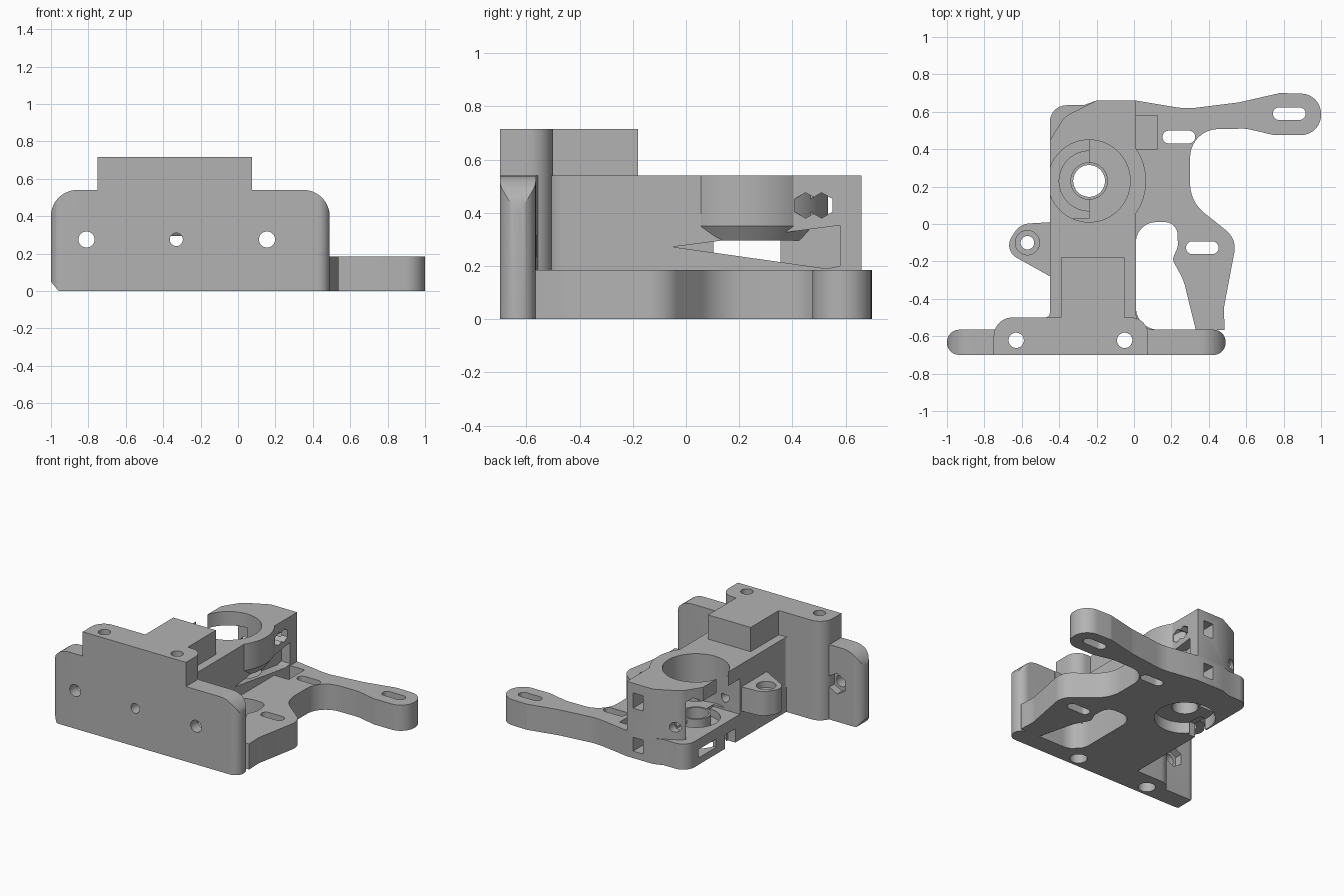
import bpy, bmesh, math
from mathutils import Vector

cube = bpy.data.objects.get("Cube")
if cube:
    bpy.data.objects.remove(cube)

grey = bpy.data.materials.new("matte grey")
grey.use_nodes = True
grey.diffuse_color = (0.45, 0.45, 0.45, 1)
grey.node_tree.nodes["Principled BSDF"].inputs["Base Color"].default_value = grey.diffuse_color

AXES = {"z": lambda a, b, c: (a, b, c),
        "y": lambda a, b, c: (a, c, b),
        "x": lambda a, b, c: (c, a, b)}


def rounded(points, steps=10):
    """Round each (a, b, radius) corner of a closed outline."""
    out = []
    n = len(points)
    for i, p in enumerate(points):
        here = Vector(p[:2])
        radius = p[2] if len(p) > 2 else 0
        to_prev = Vector(points[i - 1][:2]) - here
        to_next = Vector(points[(i + 1) % n][:2]) - here
        angle = to_prev.angle(to_next)
        if radius == 0 or angle > 3.1:
            out.append(here)
            continue
        reach = min(radius / math.tan(angle / 2),
                    to_prev.length * 0.495, to_next.length * 0.495)
        radius = reach * math.tan(angle / 2)
        d1, d2 = to_prev.normalized(), to_next.normalized()
        centre = here + (d1 + d2).normalized() * radius / math.sin(angle / 2)
        start, end = here + d1 * reach - centre, here + d2 * reach - centre
        sweep = math.pi - angle
        for k in range(steps + 1):
            t = k / steps
            out.append(centre + (start * math.sin((1 - t) * sweep)
                                 + end * math.sin(t * sweep)) / math.sin(sweep))
    return out


def loft(name, outlines, axis):
    """Join two outlines of equal length, each with its own level."""
    bm = bmesh.new()
    rings = [[bm.verts.new(AXES[axis](p[0], p[1], level)) for p in pts]
             for pts, level in outlines]
    bm.faces.new(rings[0])
    bm.faces.new(rings[1])
    n = len(rings[0])
    for i in range(n):
        j = (i + 1) % n
        bm.faces.new((rings[0][i], rings[0][j], rings[1][j], rings[1][i]))
    bmesh.ops.recalc_face_normals(bm, faces=bm.faces)
    mesh = bpy.data.meshes.new(name)
    bm.to_mesh(mesh)
    bm.free()
    mesh.materials.append(grey)
    obj = bpy.data.objects.new(name, mesh)
    bpy.context.collection.objects.link(obj)
    return obj


def prism(name, points, low, high, axis="z"):
    pts = rounded(points)
    return loft(name, [(pts, low), (pts, high)], axis)


def circle(a, b, r, sides=48):
    return [Vector((a + r * math.cos(math.tau * (i + 0.5) / sides),
                    b + r * math.sin(math.tau * (i + 0.5) / sides))) for i in range(sides)]


def cyl(name, a, b, r, low, high, axis="z", sides=48, r2=None):
    return loft(name, [(circle(a, b, r, sides), low),
                       (circle(a, b, r2 or r, sides), high)], axis)


def rect(a1, b1, a2, b2, r=0):
    return [(a1, b1, r), (a2, b1, r), (a2, b2, r), (a1, b2, r)]


def cut(cutter, *targets, mode="DIFFERENCE"):
    cutter.hide_render = True
    for target in targets:
        mod = target.modifiers.new("cut", "BOOLEAN")
        mod.operation, mod.object, mod.solver = mode, cutter, "EXACT"
        bpy.context.view_layer.objects.active = target
        bpy.ops.object.modifier_apply(modifier=mod.name)
    bpy.data.objects.remove(cutter)


# Bearing axis
BX, BY = -0.24, 0.23

# Base plate with the curved motor arm
base = prism("base_plate", [
    (-0.45, -0.566), (0.485, -0.566), (0.48, -0.45, 0.2), (0.55, -0.08, 0.12),
    (0.30, 0.12, 0.2), (0.30, 0.505, 0.24), (0.6, 0.51, 0.2), (0.75, 0.475, 0.1),
    (1.0, 0.475, 0.108), (1.0, 0.695, 0.108), (0.78, 0.70, 0.05), (0.56, 0.65, 0.3),
    (0.28, 0.615, 0.4), (0.01, 0.66), (-0.2, 0.66), (-0.27, 0.635),
    (-0.45, 0.635, 0.13)], 0, 0.185)

# Tall housing
housing = prism("housing", [
    (0.01, 0.66), (-0.2, 0.66), (-0.37, 0.575, 0.1), (-0.45, 0.45, 0.1),
    (-0.45, -0.5, 0.05), (-0.5, -0.5), (-0.5, -0.57), (0.2, -0.57),
    (0.2, -0.564), (0.01, -0.564, 0.12)], 0.18, 0.54)

# Bearing ring with its tapered underside
ring = cyl("bearing_ring", BX, BY, 0.305, 0.35, 0.54)
taper = cyl("bearing_ring_taper", BX, BY, 0.266, 0.295, 0.35, r2=0.305)

# Front mounting plate, rounded in both directions
plate = prism("front_plate", [
    (-0.96, 0), (0.49, 0), (0.49, 0.54, 0.14), (-1, 0.54, 0.14), (-1, 0.05)],
    -0.7, -0.565, "y")
cut(prism("plate_ends", rect(-1, -0.7, 0.49, -0.565, 0.066), -0.1, 1), plate, mode="INTERSECT")

# Raised mount and the block behind it
mount = prism("raised_mount", [
    (-0.75, -0.7), (0.075, -0.7), (0.075, -0.5, 0.09), (-0.75, -0.5, 0.11)], 0, 0.715)
block = prism("raised_block", rect(-0.39, -0.55, -0.05, -0.18), 0.5, 0.715)

# Hinge lug on the side
lug = prism("hinge_lug", [
    (-0.44, 0.01), (-0.61, 0.0, 0.1), (-0.70, -0.14, 0.1), (-0.44, -0.285)], 0.2, 0.375)

# Collar round the drive shaft
collar = cyl("shaft_collar", BX, BY, 0.1, 0.08, 0.215)

# Window and slots in the base
cut(prism("window", [
    (0.01, 0.01, 0.11), (0.01, -0.565, 0.12), (0.33, -0.565), (0.265, -0.3, 0.3),
    (0.205, -0.19, 0.04), (0.235, -0.12, 0.05), (0.23, 0.01, 0.11)], -0.1, 0.3), base)
for x, y in ((0.24, 0.465), (0.365, -0.127), (0.83, 0.59)):
    cut(prism("slot", rect(x - 0.087, y - 0.034, x + 0.087, y + 0.034, 0.033), -0.1, 0.3), base)
cut(prism("pocket", rect(0.005, 0.4, 0.125, 0.58), 0.08, 0.3), base)

# Bearing seats, gear cavity and shaft bore
cut(cyl("seat", BX, BY, 0.22, 0.2, 0.7), housing, ring, taper)
cut(prism("side_opening", rect(-0.6, 0.03, BX, 0.55), 0.15, 0.44), housing, ring, taper)
cut(prism("side_trim", rect(-0.8, -0.3, -0.45, 0.8), 0.2, 0.7), ring, taper)
cut(cyl("floor_seat", BX, BY, 0.16, 0.13, 0.3), base)
cut(cyl("under_seat", BX, BY, 0.2, -0.1, 0.08), base)
cut(prism("under_slot", rect(-0.6, 0.3, -0.3, 0.5), 0.05, 0.11), base)
cut(prism("side_notch", rect(-0.6, 0.08, -0.39, 0.2), -0.1, 0.1), base)
cut(cyl("bore", BX, BY, 0.085, -0.1, 0.4), base, collar, housing)

# Wedge recess and hexagonal cross hole in the housing wall
cut(prism("wedge", [(-0.05, 0.272), (0.53, 0.19), (0.58, 0.2), (0.58, 0.353)],
          -0.06, 0.1, "x"), housing)
cut(cyl("hex_hole", 0.51, 0.428, 0.048, -0.6, 0.1, "x", 6), housing)
cut(cyl("hex_entry", 0.45, 0.428, 0.048, -0.05, 0.1, "x", 6), housing)

# Square nut pockets in the rear face
cut(prism("upper_nut", rect(-0.12, 0.36, -0.04, 0.47), 0.54, 0.8, "y"), housing)
cut(prism("lower_nut", rect(-0.12, 0.05, -0.04, 0.15), 0.54, 0.8, "y"), base)

# Screw holes through the front plate, with nut traps behind
for x, r in ((-0.81, 0.043), (-0.33, 0.035), (0.155, 0.043)):
    cut(cyl("front_hole", x, 0.275, r, -0.8, 0.8, "y", 32), plate, mount, housing)
for x in (-0.81, 0.155):
    cut(cyl("nut_trap", x, 0.275, 0.075, -0.62, -0.5, "y", 6), plate, housing)

# Vertical screw holes, counterbored from below
for x in (-0.63, -0.05):
    cut(cyl("mount_hole", x, -0.622, 0.041, -0.1, 0.9), plate, mount)
    cut(cyl("counterbore", x, -0.622, 0.057, -0.1, 0.1), plate, mount)

# Lug hole with a recess on top
cut(cyl("lug_hole", -0.57, -0.1, 0.036, 0, 0.6), lug)
cut(cyl("lug_recess", -0.57, -0.1, 0.065, 0.33, 0.6), lug)

# Smooth the curved walls and keep the edges crisp
bpy.ops.object.select_all(action="DESELECT")
for obj in (base, housing, ring, taper, plate, mount, block, lug, collar):
    obj.select_set(True)
bpy.context.view_layer.objects.active = base
bpy.ops.object.shade_smooth_by_angle(angle=math.radians(30))
